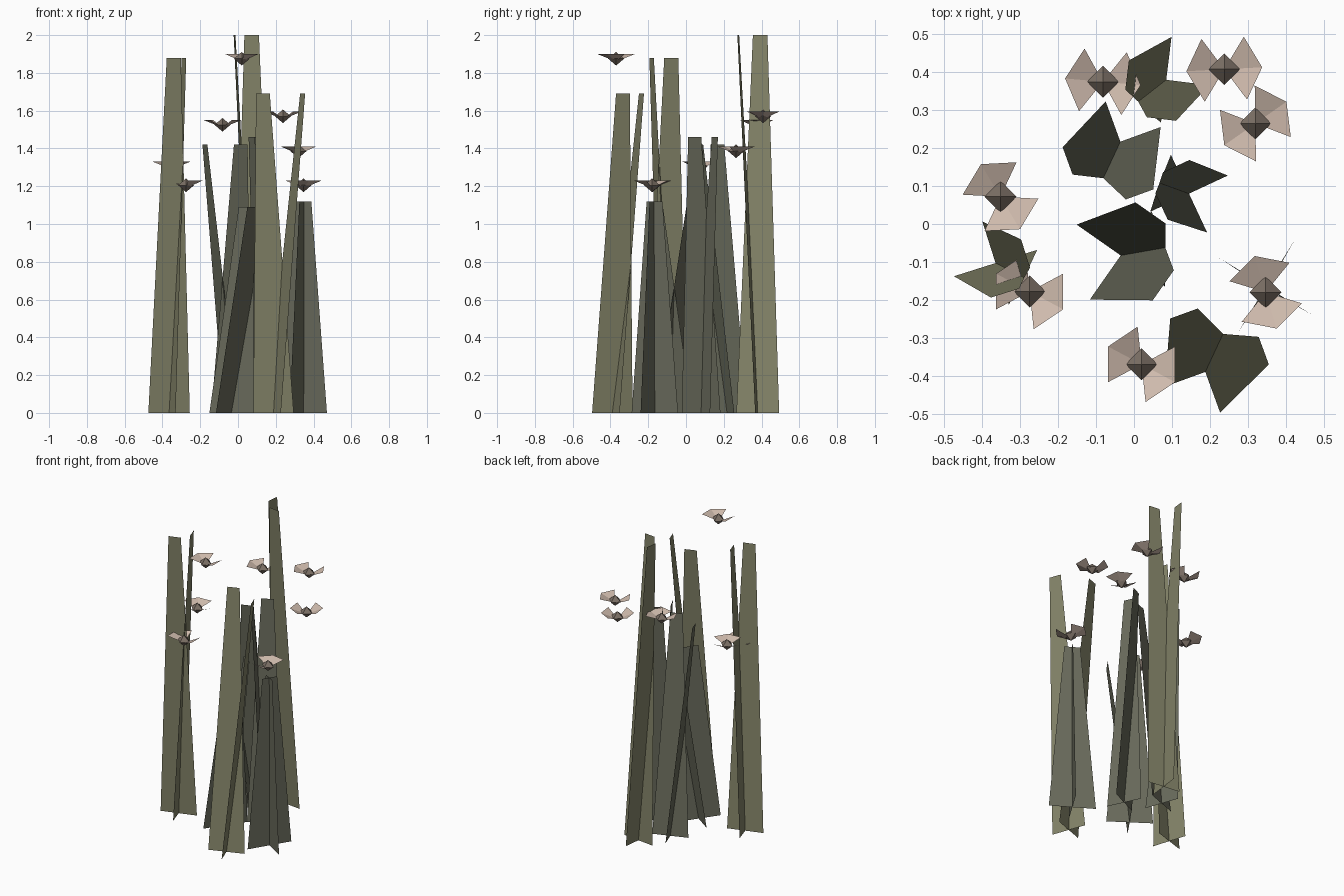
import bpy
from math import sin, cos, radians

if "Cube" in bpy.data.objects:
    bpy.data.objects.remove(bpy.data.objects["Cube"])


def material(name, rgb):
    m = bpy.data.materials.new(name)
    m.diffuse_color = (*rgb, 1)
    m.use_nodes = True
    m.node_tree.nodes["Principled BSDF"].inputs["Base Color"].default_value = m.diffuse_color
    return m


def mesh_object(name, verts, faces, mat):
    me = bpy.data.meshes.new(name)
    me.from_pydata(verts, [], faces)
    me.materials.append(mat)
    ob = bpy.data.objects.new(name, me)
    bpy.context.collection.objects.link(ob)
    return ob


olive = material("olive_reed", (0.23, 0.23, 0.14))
grey = material("grey_reed", (0.14, 0.145, 0.105))
pale = material("pale_petal", (0.63, 0.50, 0.42))
brown = material("brown_core", (0.20, 0.16, 0.13))


# Reed: two crossed tapering cards, each leaning along its own normal
def reed(i, x, y, height, half, lean, angle, mat):
    verts, faces = [], []
    for k in range(2):
        a = radians(angle + 90 * k)
        ux, uy = cos(a), sin(a)
        tx, ty = x + lean * sin(a), y - lean * cos(a)
        top = half * 0.34
        n = len(verts)
        verts += [(x - half * ux, y - half * uy, 0), (x + half * ux, y + half * uy, 0),
                  (tx + top * ux, ty + top * uy, height), (tx - top * ux, ty - top * uy, height)]
        faces.append((n, n + 1, n + 2, n + 3))
    mesh_object(f"reed_{i}", verts, faces, mat)


# x, y, height, half base width, lean, angle, material
reeds = [
    (0.085, 0.38, 2.00, 0.114, 0.104, -97, olive),
    (-0.365, -0.103, 1.88, 0.115, 0.083, 17.6, olive),
    (0.188, -0.39, 1.69, 0.114, 0.164, 110, olive),
    (0.145, 0.08, 1.46, 0.113, 0.080, 205, grey),
    (-0.036, 0.217, 1.42, 0.113, 0.148, -70, grey),
    (0.348, -0.165, 1.12, 0.144, 0.003, -31.5, grey),
    (-0.035, -0.083, 1.09, 0.142, 0.137, 55, grey),
]
for i, r in enumerate(reeds, 1):
    reed(i, *r)


# Blossom: two opposite petals forming a shallow bowl, around an octahedral core
def blossom(i, x, y, z, angle):
    for side in range(2):
        verts = [(x, y, z - 0.015)]
        for off in (-56, 0, 56):
            a = radians(angle + 180 * side + off)
            verts.append((x + 0.1 * cos(a), y + 0.1 * sin(a), z + 0.025))
        mesh_object(f"petal_{i}_{side + 1}", verts, [(0, 1, 2), (0, 2, 3)], pale)
    r, h = 0.042, 0.036
    verts = [(x + r, y, z), (x, y + r, z), (x - r, y, z), (x, y - r, z),
             (x, y, z + h), (x, y, z - h)]
    faces = [(k, (k + 1) % 4, 4) for k in range(4)] + [((k + 1) % 4, k, 5) for k in range(4)]
    mesh_object(f"core_{i}", verts, faces, brown)


blossoms = [
    (0.02, -0.37, 1.875, -28), (0.238, 0.408, 1.57, 3), (0.32, 0.265, 1.385, 35),
    (-0.352, 0.072, 1.305, 121), (-0.275, -0.178, 1.205, -28),
    (0.347, -0.18, 1.205, 107), (-0.082, 0.375, 1.525, -5),
]
for i, b in enumerate(blossoms, 1):
    blossom(i, *b)
